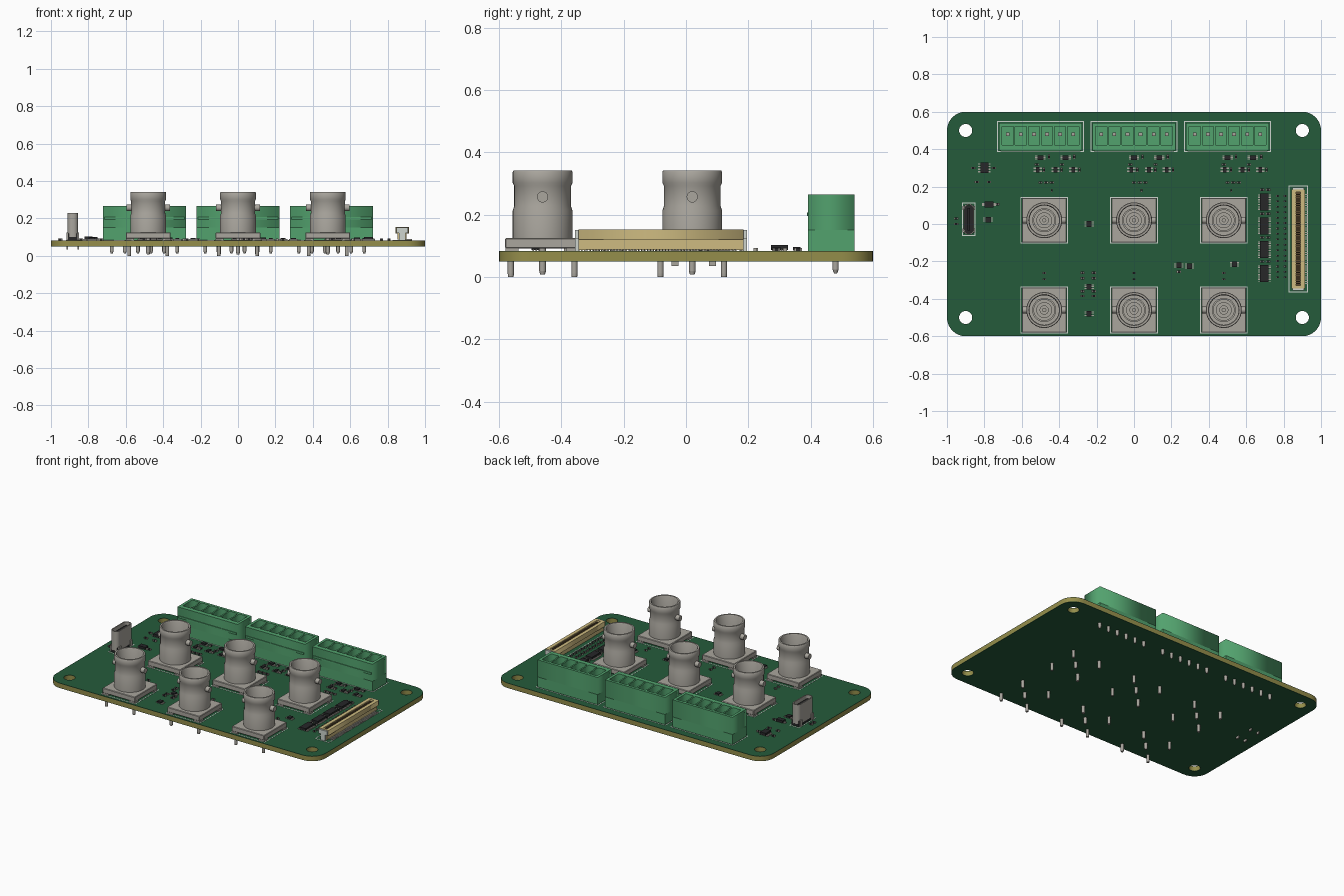
import bpy, bmesh, math
from mathutils import Matrix, Vector

if "Cube" in bpy.data.objects:
    bpy.data.objects.remove(bpy.data.objects["Cube"])


def mat(name, r, g, b):
    m = bpy.data.materials.new(name)
    m.diffuse_color = (r, g, b, 1)
    m.use_nodes = True
    m.node_tree.nodes["Principled BSDF"].inputs["Base Color"].default_value = m.diffuse_color
    return m


MASK = mat("mask_green", 0.018, 0.105, 0.043)
CORE = mat("core_olive", 0.30, 0.27, 0.07)
TERM = mat("terminal_green", 0.085, 0.36, 0.155)
METAL = mat("warm_metal", 0.40, 0.38, 0.34)
BLACK = mat("chip_black", 0.02, 0.02, 0.022)
TAN = mat("tan_plastic", 0.62, 0.50, 0.22)
BROWN = mat("contact_brown", 0.10, 0.065, 0.03)
SILK = mat("silk_white", 0.62, 0.66, 0.62)
TOP = 0.083  # upper surface of the board


def finish(name, bm, m):
    bmesh.ops.recalc_face_normals(bm, faces=bm.faces)
    me = bpy.data.meshes.new(name)
    bm.to_mesh(me)
    bm.free()
    me.materials.append(m)
    ob = bpy.data.objects.new(name, me)
    bpy.context.collection.objects.link(ob)
    return ob


def add_box(bm, x, y, z0, z1, sx, sy):
    M = Matrix.Translation((x, y, (z0 + z1) / 2)) @ Matrix.Diagonal((sx, sy, z1 - z0, 1))
    bmesh.ops.create_cube(bm, size=1, matrix=M)


def boxes(name, items, m):
    bm = bmesh.new()
    for it in items:
        add_box(bm, *it)
    return finish(name, bm, m)


def add_pin(bm, x, y, z0, z1, r, tip=0.7, seg=12):
    # round pin with a tapered lower tip
    zt = z0 + 0.012
    for a, b, r1, r2 in ((z0, zt, r * tip, r), (zt, z1, r, r)):
        bmesh.ops.create_cone(bm, cap_ends=True, segments=seg, radius1=r1, radius2=r2,
                              depth=b - a, matrix=Matrix.Translation((x, y, (a + b) / 2)))


def rect(x, y, sx, sy, r=0.0, n=8):
    # rectangle outline, rounded when r > 0
    if r == 0:
        n = 0
    pts = []
    for k, (i, j) in enumerate(((1, 1), (-1, 1), (-1, -1), (1, -1))):
        for s in range(n + 1):
            a = math.radians(90 * k + (90 * s / n if n else 0))
            pts.append((x + i * (sx / 2 - r) + r * math.cos(a), y + j * (sy / 2 - r) + r * math.sin(a)))
    return pts


def slab(name, loops, z0, z1, m):
    # extruded outline; the inner loops become holes
    cu = bpy.data.curves.new(name, 'CURVE')
    cu.dimensions, cu.fill_mode, cu.extrude = '2D', 'BOTH', (z1 - z0) / 2
    for lp in loops:
        sp = cu.splines.new('POLY')
        sp.points.add(len(lp) - 1)
        for p, (x, y) in zip(sp.points, lp):
            p.co = (x, y, 0, 1)
        sp.use_cyclic_u = True
    tmp = bpy.data.objects.new(name + "_curve", cu)
    me = bpy.data.meshes.new_from_object(tmp)
    bm = bmesh.new()
    bm.from_mesh(me)
    bpy.data.objects.remove(tmp)
    bpy.data.meshes.remove(me)
    bmesh.ops.remove_doubles(bm, verts=bm.verts, dist=1e-5)
    bmesh.ops.translate(bm, verts=bm.verts, vec=(0, 0, (z0 + z1) / 2))
    return finish(name, bm, m)


def frame(name, x, y, sx, sy):
    slab(name, [rect(x, y, sx, sy), rect(x, y, sx - 0.01, sy - 0.01)], TOP - 0.001, TOP + 0.001, SILK)


# circuit board: olive core with green mask on both faces
holes = [rect(x, y, 0.07, 0.07, 0.035) for x in (-0.9, 0.9) for y in (-0.5, 0.5)]
outline = [rect(0, 0, 2, 1.2, 0.1)] + holes
slab("board_core", outline, 0.052, 0.081, CORE)
slab("board_top_mask", outline, 0.081, TOP, MASK)
slab("board_bottom_mask", outline, 0.05, 0.052, MASK)

# coaxial jack: turned shell with inner insulator
prof = [(0.0, 0.12), (0.096, 0.12), (0.096, 0.212), (0.091, 0.228), (0.091, 0.292), (0.096, 0.302),
        (0.096, 0.337), (0.093, 0.342), (0.083, 0.342), (0.079, 0.335), (0.079, 0.17), (0.064, 0.17),
        (0.064, 0.27), (0.055, 0.27), (0.055, 0.19), (0.042, 0.19), (0.042, 0.25), (0.022, 0.25),
        (0.022, 0.21), (0.011, 0.21), (0.011, 0.24), (0.0, 0.24)]
bm = bmesh.new()
vs = [bm.verts.new((r, 0, z)) for r, z in prof]
es = [bm.edges.new(p) for p in zip(vs, vs[1:])]
bmesh.ops.spin(bm, geom=vs + es, cent=(0, 0, 0), axis=(0, 0, 1), angle=math.tau, steps=40)
bmesh.ops.remove_doubles(bm, verts=bm.verts, dist=1e-5)
shell = finish("jack_shell", bm, METAL)

# bayonet lugs on the left and right of the shell
bm = bmesh.new()
for s in (-1, 1):
    bmesh.ops.create_cone(bm, cap_ends=True, segments=20, radius1=0.018, radius2=0.018, depth=0.032,
                          matrix=Matrix.Translation((s * 0.101, 0, 0.257)) @ Matrix.Rotation(math.pi / 2, 4, 'Y'))
lugs = finish("jack_lugs", bm, METAL)

# square base on four low feet
bm = bmesh.new()
add_box(bm, 0, 0, 0.092, 0.125, 0.24, 0.24)
bmesh.ops.bevel(bm, geom=bm.edges[:], offset=0.003, segments=1, affect='EDGES')
for i in (-1, 1):
    for j in (-1, 1):
        add_box(bm, i * 0.098, j * 0.098, TOP, 0.093, 0.042, 0.042)
base = finish("jack_base", bm, METAL)

# four corner posts and a centre pin through the board
bm = bmesh.new()
for i in (-1, 1):
    for j in (-1, 1):
        add_pin(bm, i * 0.102, j * 0.102, 0.0, 0.095, 0.01, 0.9)
add_pin(bm, 0, 0, 0.008, 0.1, 0.011)
pins = finish("jack_pins", bm, METAL)

spots = [(x, y) for y in (0.02, -0.46) for x in (-0.48, 0, 0.48)]
for n, (x, y) in enumerate(spots):
    frame("jack_outline", x, y, 0.256, 0.25 if y > 0 else 0.252)
    for part in (shell, lugs, base, pins):
        ob = part if n == 0 else part.copy()
        if n:
            bpy.context.collection.objects.link(ob)
        ob.location = (x, y, 0)

# three six-way terminal headers, with open cells and pins
for bx in (-0.5, 0, 0.5):
    xs = [bx + 0.07 * (i - 2.5) for i in range(6)]
    slab("terminal_walls", [rect(bx, 0.466, 0.446, 0.148)] + [rect(x, 0.472, 0.06, 0.1) for x in xs],
         0.15, 0.265, TERM)
    boxes("terminal_body", [(bx, 0.466, TOP, 0.15, 0.446, 0.148), (bx, 0.391, 0.195, 0.207, 0.43, 0.006)], TERM)
    boxes("terminal_blades", [(x, 0.48, 0.149, 0.235, 0.02, 0.02) for x in xs], METAL)
    bm = bmesh.new()
    for x in xs:
        add_pin(bm, x, 0.48, 0.012, 0.09, 0.01, 0.5)
    finish("terminal_pins", bm, METAL)
    frame("terminal_outline", bx, 0.468, 0.464, 0.164)

# upright USB socket: hollow rounded shell, tongue, solder tails
ux, uy = -0.883, 0.025
slab("usb_shell", [rect(ux, uy, 0.056, 0.164, 0.025), rect(ux, uy, 0.044, 0.152, 0.02)], 0.1, 0.23, METAL)
boxes("usb_tongue", [(ux, uy, 0.1, 0.215, 0.014, 0.12), (ux, uy, TOP, 0.12, 0.05, 0.15)], BLACK)
boxes("usb_tabs", [(ux + i * 0.03, uy + j * 0.06, 0.035, 0.125, 0.008, 0.022) for i in (-1, 1) for j in (-1, 1)], METAL)
frame("usb_outline", ux, uy, 0.072, 0.18)

# fifty-way flat cable connector
cx, cy = 0.878, -0.08
boxes("cable_connector_foot", [(cx, cy, 0.087, 0.122, 0.048, 0.53)], TAN)
slab("cable_connector_housing", [rect(cx, cy, 0.072, 0.53), rect(cx, cy, 0.026, 0.5)], 0.12, 0.153, TAN)
ys = [cy + 0.0097 * (i - 24.5) for i in range(50)]
boxes("cable_slot_floor", [(cx, cy, 0.121, 0.128, 0.026, 0.5)], BROWN)
boxes("cable_contacts", [(cx, y, 0.127, 0.147, 0.026, 0.004) for y in ys], BROWN)
boxes("cable_solder_tails", [(cx + 0.036, y, TOP, 0.089, 0.035, 0.004) for y in ys], METAL)
boxes("cable_end_clips", [(cx, cy + s * 0.27, z0, z1, w, 0.012) for s in (-1, 1)
                          for z0, z1, w in ((TOP, 0.122, 0.035), (0.122, 0.15, 0.062))], SILK)
frame("cable_outline", cx, cy, 0.105, 0.57)

# chips with leads, gathered as bodies and metal ends
bodies, ends = [], []


def chip(x, y, sx, sy, h, leads):
    bodies.append((x, y, TOP + 0.003, TOP + h, sx, sy))
    for i in range(leads):
        yy = y + sy * ((i + 0.5) / leads - 0.5)
        ends.append((x, yy, TOP, TOP + 0.006, sx + 0.024, sy / leads * 0.5))


def passive(x, y, along_x=True, s=0.022):
    l, w = s, s * 0.55
    bodies.append((x, y, TOP, TOP + 0.009, *((l * 0.6, w) if along_x else (w, l * 0.6))))
    for k in (-1, 1):
        d = k * l * 0.4
        ends.append((x + d, y, TOP, TOP + 0.01, l * 0.25, w) if along_x else (x, y + d, TOP, TOP + 0.01, w, l * 0.25))


for y in (0.118, -0.01, -0.137, -0.265):  # buffers beside the cable connector
    chip(0.697, y, 0.046, 0.092, 0.018, 10)
    passive(0.685, y + 0.065)
    passive(0.718, y + 0.065)
for i in range(16):
    passive(0.768, 0.15 - 0.029 * i, True, 0.016)
    passive(0.808, 0.15 - 0.029 * i, True, 0.016)
for bx in (-0.5, 0, 0.5):  # signal parts behind each terminal
    for dx in (0, 0.135):
        chip(bx + dx, 0.355, 0.032, 0.024, 0.014, 3)
        passive(bx + dx + 0.045, 0.36, False)
        passive(bx + dx - 0.02, 0.318)
    for dx in (-0.015, 0.08, 0.175):
        chip(bx + dx, 0.29, 0.02, 0.03, 0.012, 2)
        passive(bx + dx + 0.033, 0.29, False)
    for dx in (0, 0.03, 0.06):
        passive(bx + dx, 0.222)
for jx in (-0.48, 0, 0.48):
    passive(jx + 0.04, 0.18, False, 0.016)
    passive(jx, -0.262, True, 0.016)
    passive(jx, -0.295, True, 0.016)
chip(-0.80, 0.30, 0.042, 0.055, 0.02, 4)
chip(-0.775, 0.103, 0.05, 0.032, 0.018, 1)
chip(-0.78, 0.022, 0.03, 0.03, 0.014, 3)
for x, y in ((-0.24, 0), (-0.24, -0.335), (-0.24, -0.48), (0.24, -0.22), (0.297, -0.225), (0.537, -0.215)):
    chip(x, y, 0.026, 0.03, 0.013, 3)
for x in (-0.275, -0.215):
    for y in (-0.26, -0.29, -0.36, -0.385):
        passive(x, y)
for x, y in ((-0.84, 0.225), (-0.775, 0.225), (-0.75, 0.3), (-0.86, 0.3), (-0.95, 0.03), (-0.95, 0.0), (-0.73, 0.105), (0.24, -0.255)):
    passive(x, y)
boxes("chip_bodies", bodies, BLACK)
boxes("chip_leads", ends, METAL)

# smooth the round surfaces, keep the edges crisp
bpy.ops.object.select_all(action='DESELECT')
for ob in bpy.context.collection.objects:
    if ob.name.startswith(("jack_shell", "jack_lugs", "jack_pins", "usb_shell", "board", "terminal_pins")):
        ob.select_set(True)
        bpy.context.view_layer.objects.active = ob
bpy.ops.object.shade_smooth_by_angle(angle=math.radians(32))
